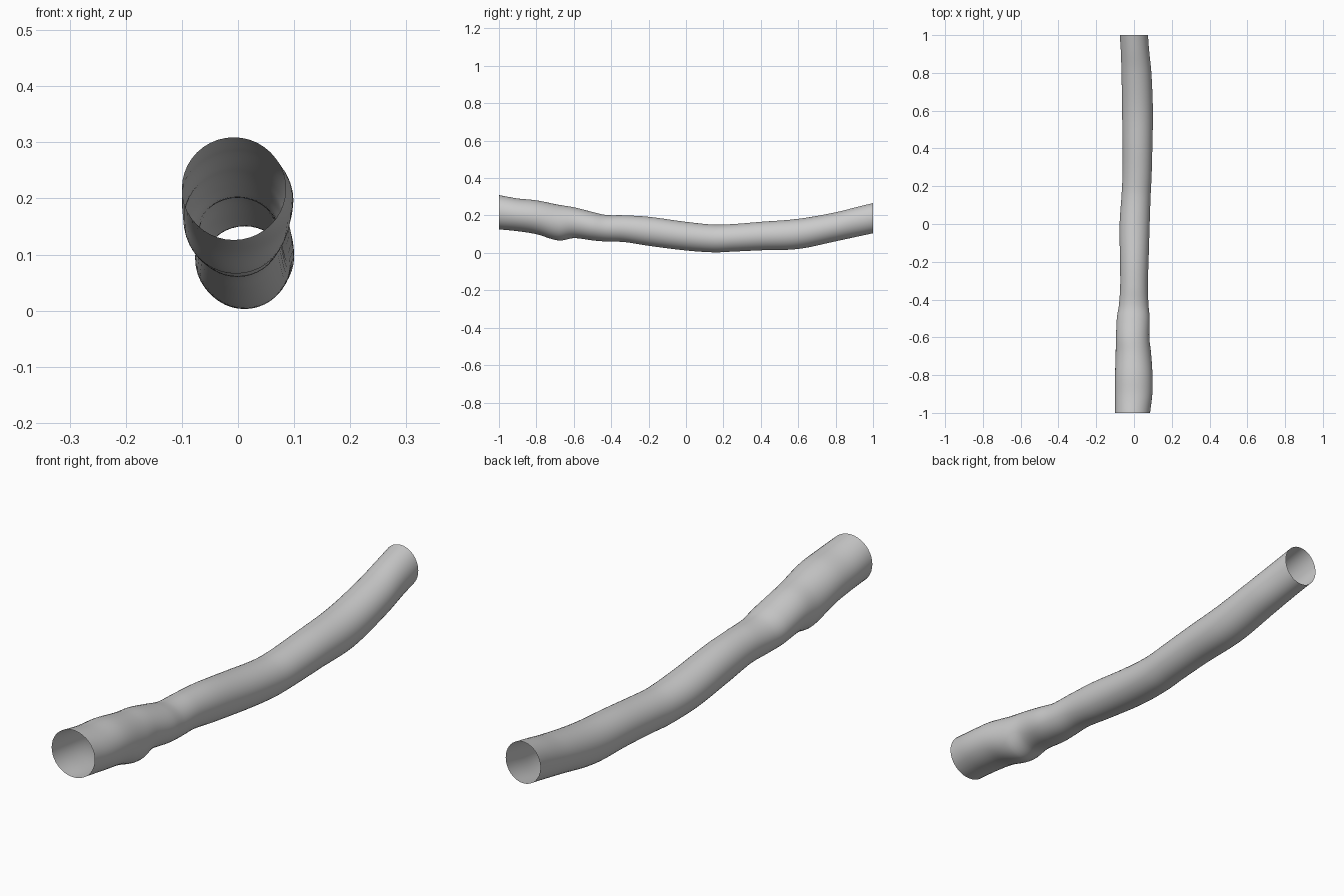
import bpy, bmesh, math

if "Cube" in bpy.data.objects:
    bpy.data.objects.remove(bpy.data.objects["Cube"])

# Tube stations: y, left x, right x, bottom z, top z
STATIONS = [
    (-1.00, -0.100, 0.085, 0.126, 0.309),
    (-0.90, -0.100, 0.097, 0.116, 0.291),
    (-0.80, -0.100, 0.098, 0.100, 0.281),
    (-0.68, -0.097, 0.090, 0.066, 0.257),
    (-0.60, -0.095, 0.081, 0.079, 0.244),
    (-0.50, -0.091, 0.083, 0.067, 0.219),
    (-0.43, -0.080, 0.077, 0.061, 0.203),
    (-0.33, -0.073, 0.073, 0.058, 0.201),
    (-0.20, -0.074, 0.077, 0.038, 0.193),
    (0.00, -0.076, 0.083, 0.013, 0.166),
    (0.15, -0.066, 0.088, 0.003, 0.151),
    (0.25, -0.061, 0.093, 0.007, 0.154),
    (0.40, -0.060, 0.097, 0.014, 0.166),
    (0.60, -0.063, 0.100, 0.021, 0.182),
    (0.80, -0.066, 0.092, 0.062, 0.217),
    (0.92, -0.070, 0.080, 0.088, 0.247),
    (1.00, -0.075, 0.074, 0.105, 0.266),
]
SIDES, STEPS = 40, 6


def hermite(a, b, c, d, t):
    """Smooth blend from station b to c, allowing for uneven spacing in y."""
    h = c[0] - b[0]
    out = [b[0] + h * t]
    for k in range(1, 5):
        m0 = (c[k] - a[k]) / (c[0] - a[0]) * h
        m1 = (d[k] - b[k]) / (d[0] - b[0]) * h
        out.append((2*t**3 - 3*t**2 + 1) * b[k] + (t**3 - 2*t**2 + t) * m0
                   + (3*t**2 - 2*t**3) * c[k] + (t**3 - t**2) * m1)
    return out


# Refine the stations
sections = []
last = len(STATIONS) - 1
for i in range(last):
    a, b = STATIONS[max(i - 1, 0)], STATIONS[i]
    c, d = STATIONS[i + 1], STATIONS[min(i + 2, last)]
    sections += [hermite(a, b, c, d, s / STEPS) for s in range(STEPS)]
sections.append(STATIONS[-1])

# Loft open-ended, thin-walled tube
bm = bmesh.new()
rings = []
for y, x0, x1, z0, z1 in sections:
    ring = []
    for j in range(SIDES):
        ang = 2 * math.pi * j / SIDES
        ring.append(bm.verts.new(((x0 + x1) / 2 + (x1 - x0) / 2 * math.cos(ang), y,
                                  (z0 + z1) / 2 + (z1 - z0) / 2 * math.sin(ang))))
    rings.append(ring)
for r0, r1 in zip(rings, rings[1:]):
    for j in range(SIDES):
        k = (j + 1) % SIDES
        f = bm.faces.new((r0[j], r1[j], r1[k], r0[k]))
        f.smooth = True
bm.normal_update()
# Make the walls face outward
f = next(iter(bm.faces))
if f.normal.x < 0:
    bmesh.ops.reverse_faces(bm, faces=bm.faces[:])

mesh = bpy.data.meshes.new("bent_tube")
bm.to_mesh(mesh)
bm.free()
tube = bpy.data.objects.new("bent_tube", mesh)
bpy.context.collection.objects.link(tube)
